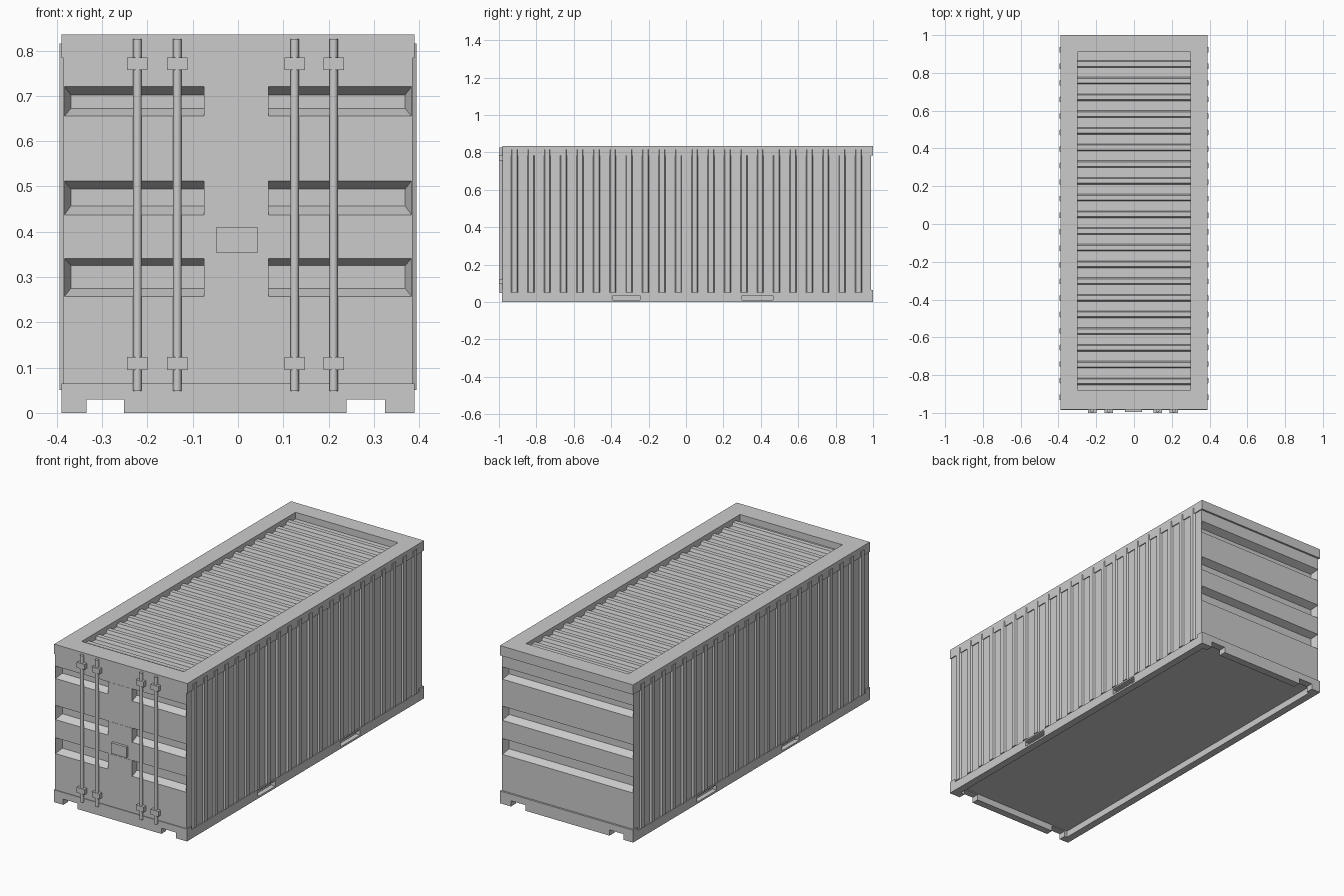
import bpy, bmesh, math

if "Cube" in bpy.data.objects:
    bpy.data.objects.remove(bpy.data.objects["Cube"])

def finish(name, bm, fix=True):
    if fix:
        bmesh.ops.recalc_face_normals(bm, faces=bm.faces)
    me = bpy.data.meshes.new(name)
    bm.to_mesh(me)
    bm.free()
    ob = bpy.data.objects.new(name, me)
    bpy.context.collection.objects.link(ob)
    return ob

def hexa(bm, a, b):
    # solid between two matching four-point loops
    va, vb = [bm.verts.new(p) for p in a], [bm.verts.new(p) for p in b]
    bm.faces.new(va)
    bm.faces.new(vb[::-1])
    for i in range(4):
        j = (i + 1) % 4
        bm.faces.new((va[i], vb[i], vb[j], va[j]))

def box(bm, x0, x1, y0, y1, z0, z1):
    loop = [(x0, y0), (x1, y0), (x1, y1), (x0, y1)]
    hexa(bm, [(x, y, z0) for x, y in loop], [(x, y, z1) for x, y in loop])

W, GX = 0.385, 0.383
FRONT, BACK = -0.98, 0.99
FLOOR, ROOF = 0.035, 0.80
# groove heights: outer bottom, inner bottom, inner top, outer top
GROOVES = [(0.257, 0.275, 0.325, 0.341), (0.437, 0.457, 0.494, 0.512), (0.655, 0.672, 0.702, 0.72)]

# body shell: side walls, roof, floor, and end walls with pressed grooves
bm = bmesh.new()
def quad(*pts):
    bm.faces.new([bm.verts.new(p) for p in pts])
for x in (-W, W):
    quad((x, FRONT, FLOOR), (x, BACK, FLOOR), (x, BACK, ROOF), (x, FRONT, ROOF))
for z in (FLOOR, ROOF):
    quad((-W, FRONT, z), (W, FRONT, z), (W, BACK, z), (-W, BACK, z))
for y, s in ((FRONT, 1), (BACK, -1)):
    def flat(x0, x1, z0, z1):
        quad((x0, y, z0), (x1, y, z0), (x1, y, z1), (x0, y, z1))
    low = FLOOR
    for g in GROOVES:
        flat(-W, W, low, g[0])
        flat(-W, -GX, g[0], g[3])
        flat(GX, W, g[0], g[3])
        o = [(-GX, y, g[0]), (GX, y, g[0]), (GX, y, g[3]), (-GX, y, g[3])]
        xi, yi = GX - 0.014, y + s * 0.038
        n = [(-xi, yi, g[1]), (xi, yi, g[1]), (xi, yi, g[2]), (-xi, yi, g[2])]
        quad(*n)
        for i in range(4):
            j = (i + 1) % 4
            quad(o[i], o[j], n[j], n[i])
        low = g[3]
    flat(-W, W, low, ROOF)
bmesh.ops.remove_doubles(bm, verts=bm.verts, dist=1e-5)
finish("body_shell", bm)

# flat plates filling the middle of the door grooves
bm = bmesh.new()
for g in GROOVES:
    box(bm, -0.075, 0.067, FRONT - 0.001, FRONT + 0.045, g[0], g[3])
finish("door_centre_plates", bm)

# side wall ribs
bm = bmesh.new()
for s in (-1, 1):
    for i in range(22):
        c = -0.917 + i * 0.0876
        def ring(z):
            return [(s * 0.38, c - 0.021, z), (s * 0.394, c - 0.013, z),
                    (s * 0.394, c + 0.013, z), (s * 0.38, c + 0.021, z)]
        hexa(bm, ring(0.05), ring(0.815))
finish("side_ribs", bm)

# roof ribs
bm = bmesh.new()
for i in range(20):
    c = 0.847 - i * 0.0884
    def ring(x):
        return [(x, c - 0.019, 0.799), (x, c - 0.012, 0.816), (x, c + 0.012, 0.816), (x, c + 0.019, 0.799)]
    hexa(bm, ring(-0.302), ring(0.302))
finish("roof_ribs", bm)

# top frame
bm = bmesh.new()
for s in (-1, 1):
    box(bm, *sorted((s * 0.30, s * 0.39)), -0.88, 0.91, 0.783, 0.835)
box(bm, -0.39, 0.39, -0.981, -0.88, 0.783, 0.835)
box(bm, -0.39, 0.39, 0.91, 1.0, 0.783, 0.835)
finish("top_frame", bm)

# base side rails with fork pockets
bm = bmesh.new()
for s in (-1, 1):
    inner, outer = sorted((s * 0.35, s * 0.365)), sorted((s * 0.365, s * 0.39))
    box(bm, *inner, -0.945, 0.96, 0, 0.048)
    edges = [-0.945, -0.39, -0.245, 0.30, 0.465, 0.96]
    for i, (a, b) in enumerate(zip(edges, edges[1:])):
        if i % 2 == 0:
            box(bm, *outer, a, b, 0, 0.048)
        else:
            box(bm, *outer, a, b, 0, 0.01)
            box(bm, *outer, a, b, 0.04, 0.048)
finish("base_side_rails", bm)

# base end beams with notches
bm = bmesh.new()
for y0, y1 in ((-0.984, -0.945), (0.96, 1.0)):
    box(bm, -0.39, 0.39, y0, y1, 0.03, 0.065)
    for x0, x1 in ((-0.39, -0.335), (-0.252, 0.24), (0.325, 0.39)):
        box(bm, x0, x1, y0, y1, 0, 0.03)
finish("base_end_beams", bm)

# door locking bars and their brackets
bars = (-0.222, -0.134, 0.125, 0.211)
for i, x in enumerate(bars):
    bpy.ops.mesh.primitive_cylinder_add(vertices=12, radius=0.0095, depth=0.777, location=(x, -0.988, 0.4365))
    bpy.context.object.name = f"locking_bar_{i + 1}"
    bpy.ops.object.shade_smooth_by_angle(angle=math.radians(40))
bm = bmesh.new()
for x in bars:
    for z0, z1 in ((0.095, 0.123), (0.757, 0.785)):
        box(bm, x - 0.0225, x + 0.0225, -1.0, -0.975, z0, z1)
finish("bar_brackets", bm)

# lock box
bm = bmesh.new()
box(bm, -0.047, 0.043, -0.994, -0.975, 0.353, 0.41)
finish("lock_box", bm)
